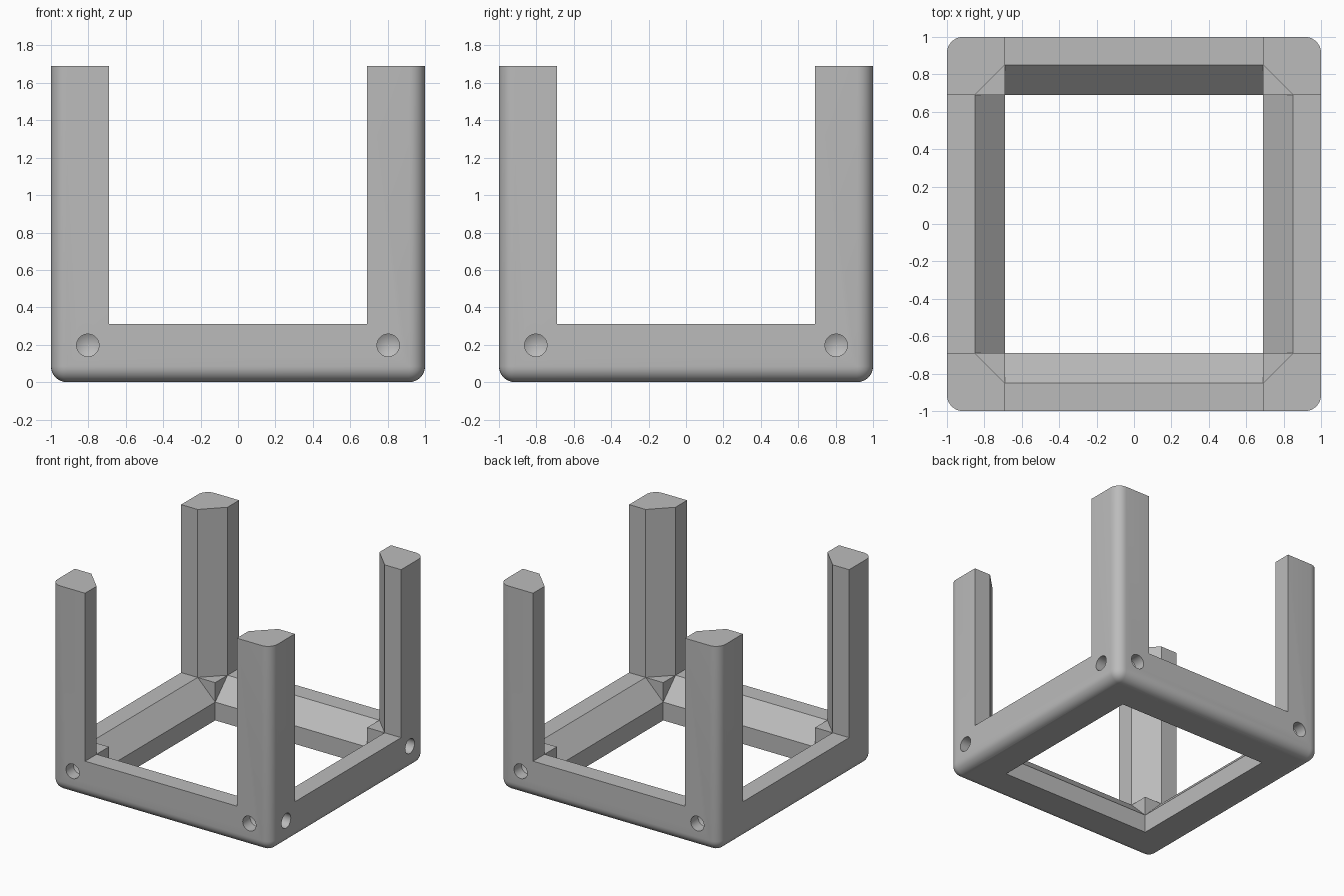
import bpy
import bmesh
from mathutils import Matrix, Vector

cube = bpy.data.objects.get("Cube")
if cube:
    bpy.data.objects.remove(cube, do_unlink=True)

TOP = 1.69       # overall height
BAR = 0.31       # bar height and leg width
IN = 1 - BAR     # inner face distance
CH = 0.85        # outer end of the inner chamfers
LOW = BAR - (CH - IN)

grey = bpy.data.materials.new("light_grey")
grey.use_nodes = True
grey.diffuse_color = (0.5, 0.5, 0.5, 1)
grey.node_tree.nodes["Principled BSDF"].inputs["Base Color"].default_value = (0.5, 0.5, 0.5, 1)


def make_object(name, bm):
    bmesh.ops.recalc_face_normals(bm, faces=bm.faces)
    mesh = bpy.data.meshes.new(name)
    bm.to_mesh(mesh)
    bm.free()
    mesh.materials.append(grey)
    obj = bpy.data.objects.new(name, mesh)
    bpy.context.collection.objects.link(obj)
    return obj


def prism(name, points, direction):
    """Extrude a closed polygon along a vector."""
    bm = bmesh.new()
    face = bm.faces.new([bm.verts.new(p) for p in points])
    out = bmesh.ops.extrude_face_region(bm, geom=[face])
    verts = [v for v in out["geom"] if isinstance(v, bmesh.types.BMVert)]
    bmesh.ops.translate(bm, verts=verts, vec=direction)
    return make_object(name, bm)


def drill(name, mouth, axis, radius, depth, tip=0.0):
    """Round cutter entering at mouth along axis, with an optional conical tip."""
    bm = bmesh.new()
    lead = 0.05
    length = depth - tip + lead
    bmesh.ops.create_cone(bm, cap_ends=True, segments=40, radius1=radius,
                          radius2=radius, depth=length)
    bmesh.ops.translate(bm, verts=bm.verts, vec=(0, 0, length / 2 - lead))
    if tip:
        bm.normal_update()
        end = [f for f in bm.faces if f.normal.z > 0.9]
        bmesh.ops.poke(bm, faces=end, offset=tip)
    turn = Vector(axis).to_track_quat('Z', 'Y').to_matrix().to_4x4()
    bm.transform(Matrix.Translation(mouth) @ turn)
    return make_object(name, bm)


def cut(target, cutter):
    cutter.hide_render = True
    mod = target.modifiers.new("cut", 'BOOLEAN')
    mod.operation = 'DIFFERENCE'
    mod.solver = 'EXACT'
    mod.object = cutter
    bpy.context.view_layer.objects.active = target
    bpy.ops.object.modifier_apply(modifier=mod.name)
    bpy.data.objects.remove(cutter, do_unlink=True)


# Solid block, rounded along the upright and bottom edges
bm = bmesh.new()
bmesh.ops.create_cube(bm, size=2)
for v in bm.verts:
    v.co.z = TOP if v.co.z > 0 else 0
edges = [e for e in bm.edges if min(v.co.z for v in e.verts) < 0.1]
bmesh.ops.bevel(bm, geom=edges, offset=0.085, segments=8, profile=0.5, affect='EDGES')
frame = make_object("corner_post_frame", bm)

# Openings between the legs, with the centre well and the chamfered bars
half = [(IN, -1), (IN, LOW), (CH, BAR), (2, BAR), (2, 3)]
profile = half + [(-a, z) for a, z in reversed(half)]
cut(frame, prism("opening_x", [(-IN, a, z) for a, z in profile], (2 * IN, 0, 0)))
cut(frame, prism("opening_y", [(a, -IN, z) for a, z in profile], (0, 2 * IN, 0)))

# Chamfer on the inner corner of every leg
d = IN + CH
cut(frame, prism("leg_chamfer", [(d, 0, BAR), (0, d, BAR), (-d, 0, BAR), (0, -d, BAR)],
                 (0, 0, 2)))

# Holes, repeated at the four corners
C = 0.803
UP, DOWN = (0, 0, 1), (0, 0, -1)
for sx in (-1, 1):
    for sy in (-1, 1):
        x, y = sx * C, sy * C
        holes = [
            drill("bar_hole_x", (sx * 0.585, sy * 0.838, 0), UP, 0.095, 0.4),
            drill("bar_hole_y", (sx * 0.838, sy * 0.585, 0), UP, 0.095, 0.4),
            drill("bottom_bore", (x, y, 0), UP, 0.11, 0.13),
            drill("bottom_shaft", (x, y, 0), UP, 0.06, 0.65),
            drill("top_hole", (x, y, TOP), DOWN, 0.06, 0.5, 0.03),
            drill("side_hole_y", (x, sy, 0.197), (0, -sy, 0), 0.06, 0.13, 0.035),
            drill("side_hole_x", (sx, y, 0.197), (-sx, 0, 0), 0.06, 0.13, 0.035),
        ]
        for hole in holes:
            cut(frame, hole)

# Smooth rounds, sharp edges
bpy.ops.object.select_all(action='DESELECT')
frame.select_set(True)
bpy.context.view_layer.objects.active = frame
bpy.ops.object.shade_smooth_by_angle(angle=0.5)
